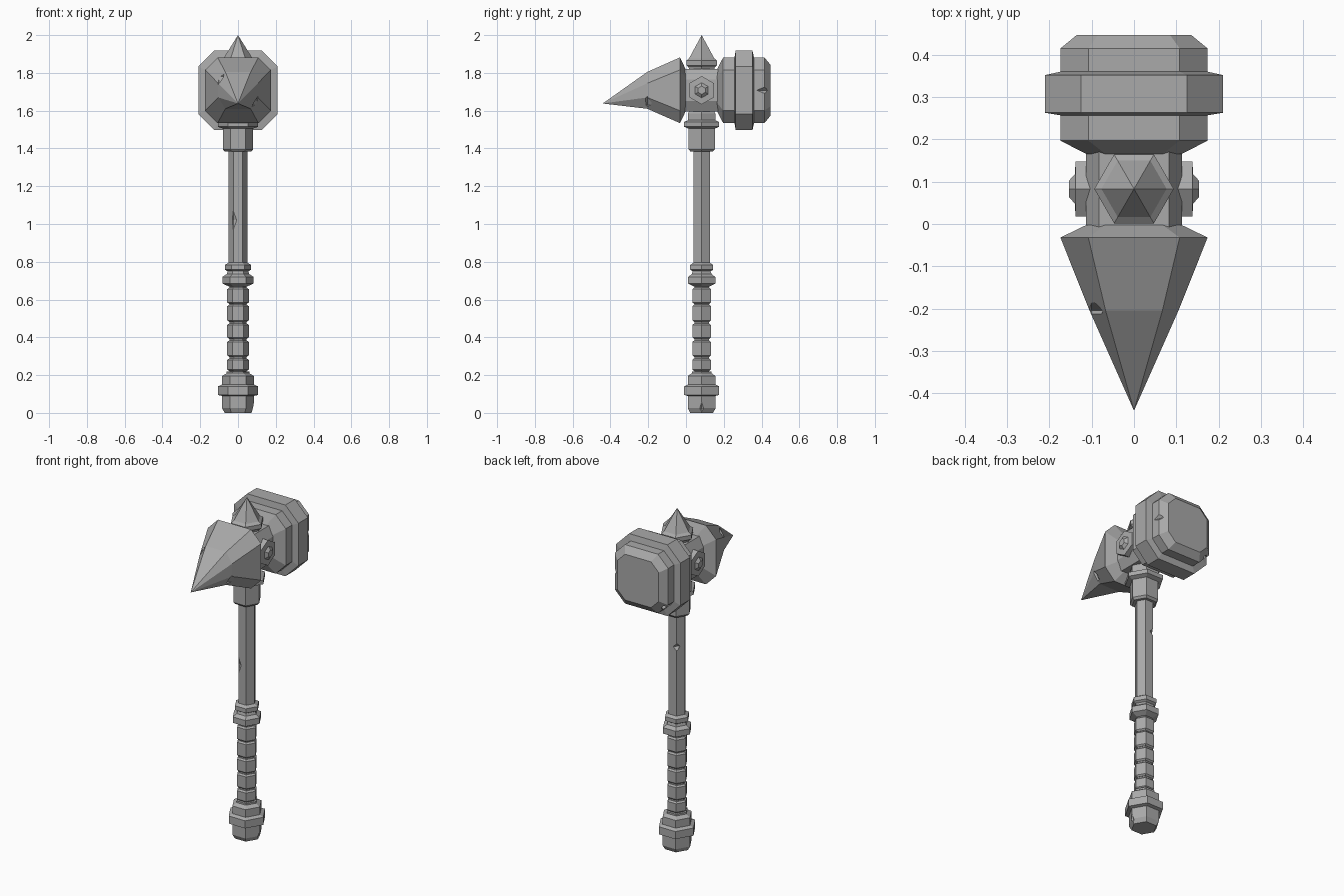
import bpy, bmesh
from math import cos, sin, pi
from mathutils import Vector

if "Cube" in bpy.data.objects:
    bpy.data.objects.remove(bpy.data.objects["Cube"])

# Single steel colour
steel = bpy.data.materials.new("steel_grey")
steel.use_nodes = True
GREY = (0.4, 0.4, 0.4, 1)
steel.diffuse_color = GREY
steel.node_tree.nodes["Principled BSDF"].inputs["Base Color"].default_value = GREY

AXIS_Y = 0.083   # handle centre
HEAD_Z = 1.708   # head centre


def loft(name, rings):
    """Skin equal-sized rings of points; a one-point ring makes a tip."""
    bm = bmesh.new()
    rows = [[bm.verts.new(p) for p in ring] for ring in rings]
    for a, b in zip(rows, rows[1:]):
        n = max(len(a), len(b))
        for i in range(n):
            j = (i + 1) % n
            quad = [a[i % len(a)], a[j % len(a)], b[j % len(b)], b[i % len(b)]]
            bm.faces.new(list(dict.fromkeys(quad)))
    for row in (rows[0], rows[-1]):
        if len(row) > 2:
            bm.faces.new(row)
    bmesh.ops.recalc_face_normals(bm, faces=bm.faces)
    mesh = bpy.data.meshes.new(name)
    bm.to_mesh(mesh)
    bm.free()
    mesh.materials.append(steel)
    obj = bpy.data.objects.new(name, mesh)
    bpy.context.collection.objects.link(obj)
    return obj


def hex_z(r, z):
    """Six-sided ring around the handle axis."""
    if r == 0:
        return [Vector((0, AXIS_Y, z))]
    return [Vector((r * cos(k * pi / 3), AXIS_Y + r * sin(k * pi / 3), z)) for k in range(6)]


def hex_x(r, x):
    """Six-sided ring facing sideways, points up and down."""
    return [Vector((x, AXIS_Y + r * sin(k * pi / 3), HEAD_Z + r * cos(k * pi / 3))) for k in range(6)]


def octagon(y, hx, low, high, cx, cz):
    """Chamfered rectangle across the head at depth y."""
    pts = [(hx, high - cz), (hx - cx, high), (cx - hx, high), (-hx, high - cz),
           (-hx, low + cz), (cx - hx, low), (hx - cx, low), (hx, low + cz)]
    return [Vector((x, y, z)) for x, z in pts]


def even(y, h, c):
    return octagon(y, h, HEAD_Z - h, HEAD_Z + h, c, c)


def turned(name, profile):
    return loft(name, [hex_z(r, z) for r, z in profile])


def chip(obj, centre, size):
    """Cut a diamond-shaped battle nick out of a part."""
    c, (sx, sy, sz) = Vector(centre), size
    belt = [c + Vector(v) for v in ((sx, 0, 0), (0, sy, 0), (-sx, 0, 0), (0, -sy, 0))]
    cutter = loft("nick_cutter", [[c - Vector((0, 0, sz))], belt, [c + Vector((0, 0, sz))]])
    cutter.hide_render = True
    mod = obj.modifiers.new("nick", 'BOOLEAN')
    mod.operation, mod.solver, mod.object = 'DIFFERENCE', 'EXACT', cutter
    bpy.context.view_layer.objects.active = obj
    bpy.ops.object.modifier_apply(modifier=mod.name)
    bpy.data.objects.remove(cutter)


# Handle, from the pommel upward
pommel = turned("pommel", [(.07, 0), (.085, .025), (.085, .09), (.107, .095), (.107, .14),
                           (.085, .15), (.085, .195), (.06, .21), (.06, .22)])
turned("grip_core", [(.045, .2), (.045, .7)])
for i, (low, high) in enumerate([(.23, .28), (.305, .375), (.4, .465), (.49, .565), (.585, .655)]):
    turned(f"grip_wrap_{i + 1}", [(.047, low - .008), (.057, low), (.057, high), (.047, high + .008)])
turned("grip_guard", [(.05, .67), (.083, .685), (.083, .72), (.06, .735), (.055, .75),
                      (.07, .758), (.07, .783), (.05, .795)])
shaft = turned("shaft", [(.05, .7), (.05, 1.4)])
turned("shaft_socket", [(.068, 1.383), (.08, 1.395), (.08, 1.505), (.107, 1.515), (.107, 1.54),
                        (.083, 1.55), (.083, 1.585), (.07, 1.61)])

# Head core and top finial
loft("head_core", [octagon(y, .113, HEAD_Z - .113, HEAD_Z + .113, .03, .055) for y in (-.02, .18)])
turned("top_finial", [(.07, 1.8), (.08, 1.83), (.094, 1.84), (.094, 1.865), (.077, 1.877), (0, 2)])

# Hammer block with its raised band
hammer = loft("hammer_block", [even(.165, .112, .045), even(.197, .174, .066), even(.257, .174, .066),
                               even(.263, .21, .085), even(.352, .21, .085), even(.36, .174, .066),
                               even(.415, .174, .066), even(.447, .135, .05)])

# Rear spike, bent down toward its tip
spike = loft("spike", [even(-.002, .112, .045), even(-.032, .174, .066),
                       octagon(-.205, .105, 1.61, 1.805, .038, .06), [Vector((0, -.441, 1.638))]])

# Side rivets
for side, s in (("left", 1), ("right", -1)):
    loft(f"rivet_{side}", [hex_x(r, s * x) for r, x in
                           ((.075, .1), (.075, .138), (.04, .14), (.022, .154))])

# Battle nicks
chip(spike, (.1, -.205, 1.63), (.03, .03, .055))
chip(spike, (-.1, -.205, 1.78), (.035, .025, .05))
chip(hammer, (.178, .425, HEAD_Z), (.025, .06, .025))
chip(hammer, (-.15, .4, 1.575), (.035, .045, .035))
chip(shaft, (-.025, AXIS_Y - .046, 1.02), (.022, .016, .06))
chip(shaft, (-.03, AXIS_Y + .043, 1.2), (.025, .025, .025))
chip(pommel, (.088, AXIS_Y, .02), (.018, .025, .045))
